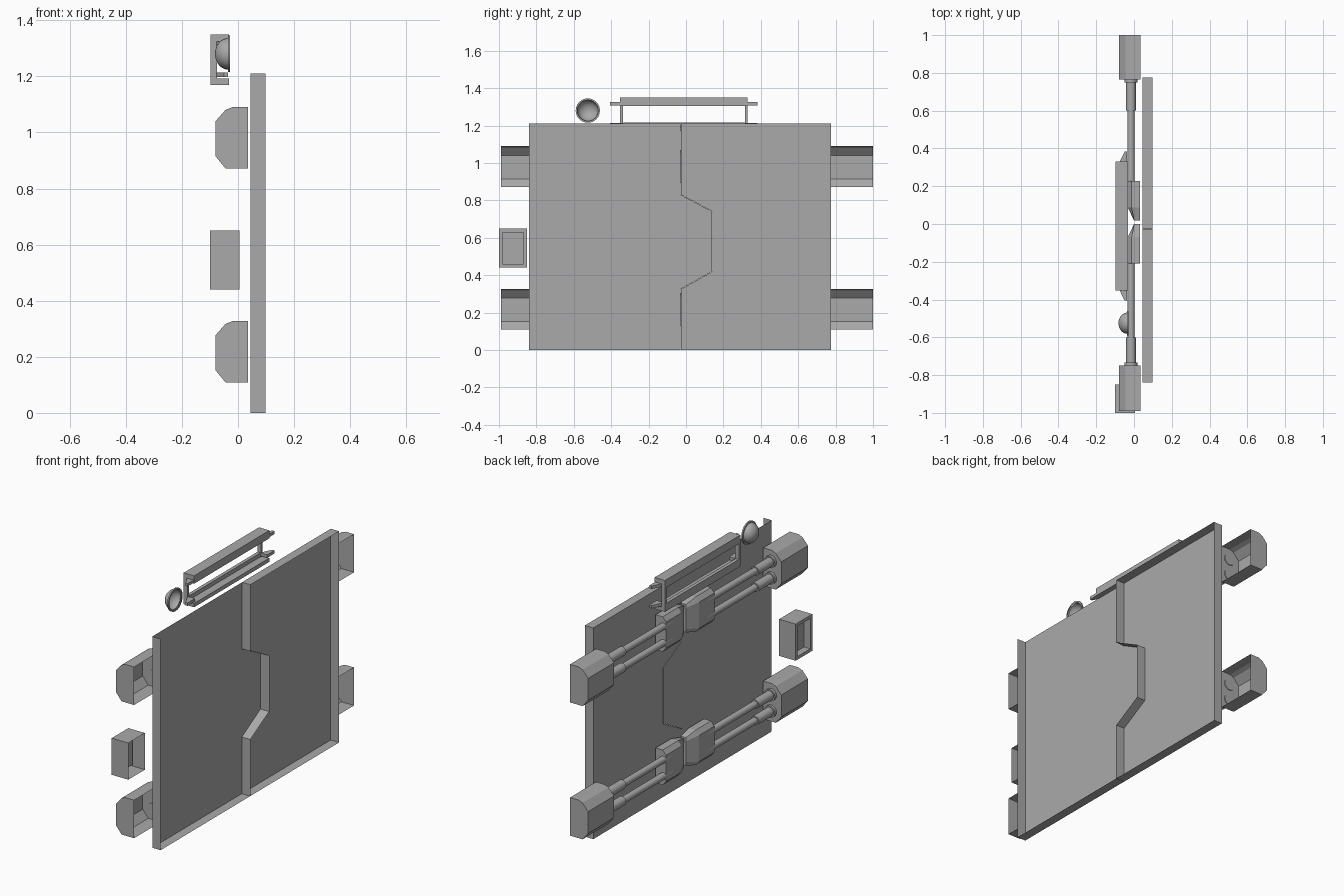
import bpy, bmesh, math
from mathutils import Matrix

if "Cube" in bpy.data.objects:
    bpy.data.objects.remove(bpy.data.objects["Cube"])

grey = bpy.data.materials.new("plain grey")
grey.diffuse_color = (0.4, 0.4, 0.4, 1)
grey.use_nodes = True
grey.node_tree.nodes["Principled BSDF"].inputs["Base Color"].default_value = grey.diffuse_color


def finish(name, bm, smooth=False):
    mesh = bpy.data.meshes.new(name)
    bm.to_mesh(mesh)
    bm.free()
    ob = bpy.data.objects.new(name, mesh)
    bpy.context.collection.objects.link(ob)
    mesh.materials.append(grey)
    if smooth:
        bpy.context.view_layer.objects.active = ob
        ob.select_set(True)
        bpy.ops.object.shade_smooth_by_angle(angle=math.radians(35))
        ob.select_set(False)
    return ob


def loft(name, rings, closed=False, caps=(True, True), smooth=False):
    """Skin a list of point rings; an open ring leaves one side uncovered."""
    bm = bmesh.new()
    vs = [[bm.verts.new(p) for p in r] for r in rings]
    n = len(rings[0])
    for a, b in zip(vs, vs[1:]):
        for i in range(n if closed else n - 1):
            j = (i + 1) % n
            bm.faces.new((a[i], a[j], b[j], b[i]))
    if caps[0]:
        bm.faces.new(vs[0][::-1])
    if caps[1]:
        bm.faces.new(vs[-1])
    return finish(name, bm, smooth)


def box(name, x, y, z):
    ring = lambda yy: [(x[0], yy, z[0]), (x[1], yy, z[0]), (x[1], yy, z[1]), (x[0], yy, z[1])]
    return loft(name, [ring(y[0]), ring(y[1])], closed=True)


def circle(r, y, x, z, n=20):
    return [(x + r * math.cos(2 * math.pi * i / n), y, z + r * math.sin(2 * math.pi * i / n))
            for i in range(n)]


# Door leaves: thin trays, open to +x, meeting at a stepped seam
X0, X1, TOP = 0.045, 0.098, 1.21
seam = [(-0.03, 0), (-0.03, 0.325), (0.14, 0.42), (0.14, 0.74), (-0.03, 0.83), (-0.03, TOP)]


def leaf(name, outline, open_edges=()):
    bm = bmesh.new()
    back = [bm.verts.new((X0, y, z)) for y, z in outline]
    rim = [bm.verts.new((X1, y, z)) for y, z in outline]
    bm.faces.new(back)
    n = len(outline)
    for i in range(n):
        if i not in open_edges:
            j = (i + 1) % n
            bm.faces.new((back[i], back[j], rim[j], rim[i]))
    bmesh.ops.recalc_face_normals(bm, faces=bm.faces)
    return finish(name, bm)


leaf("front_door_leaf", [(-0.84, 0)] + seam + [(-0.84, TOP)], open_edges=(6,))
rear_seam = [(y + 0.003, z) for y, z in seam]
leaf("rear_door_leaf", [(0.775, TOP)] + rear_seam[::-1] + [(0.775, 0)])

# Housing section, open to +x (z is measured from the rail centre)
section = [(0.035, 0.11), (-0.02, 0.11), (-0.045, 0.1), (-0.08, 0.06),
           (-0.08, -0.065), (-0.045, -0.108), (0.035, -0.108)]
block = [(0.033, 0.1), (-0.012, 0.1), (-0.033, 0.075), (-0.033, -0.075), (-0.012, -0.1), (0.033, -0.1)]

for label, zc in (("upper", 0.98), ("lower", 0.217)):
    for side, s, end, inner, start in (("rear", 1, 1.0, 0.765, 0.018), ("front", -1, 0.99, 0.748, 0.0)):
        tag = f"{label}_{side}_"
        # End housing
        loft(tag + "housing", [[(x, s * y, zc + z) for x, z in section] for y in (inner, end)])
        # Sliding carriage, tapered toward the middle
        rings = []
        for y, fx, fz in ((0.21, 1, 1), (0.07, 1, 1), (0.0, 0.0, 0.8)):
            rings.append([(x if x > 0 else x * fx, s * (start + y), zc + z * fz) for x, z in block])
        loft(tag + "carriage", rings)
        # Twin telescopic rods with collars
        for k, dz in (("a", 0.047), ("b", -0.047)):
            steps = [(start + 0.15, 0.019), (0.6, 0.019), (0.6, 0.026), (inner - 0.015, 0.026),
                     (inner - 0.015, 0.034), (inner + 0.004, 0.034)]
            loft(tag + "rod_" + k, [circle(r, s * y, -0.016, zc + dz) for y, r in steps],
                 closed=True, smooth=True)

# Control box: open behind, with a recessed panel facing -x


def rect(x, i):
    return [(x, -1 + i, 0.44 + i), (x, -0.85 - i, 0.44 + i),
            (x, -0.85 - i, 0.65 - i), (x, -1 + i, 0.65 - i)]


loft("control_box", [rect(0.005, 0), rect(-0.1, 0), rect(-0.1, 0.018), rect(-0.06, 0.018)],
     closed=True, caps=(False, True))

# Sign frame: top and bottom lips, end posts and mounting prongs
box("sign_top_bar", (-0.098, -0.032), (-0.352, 0.33), (1.305, 1.35))
box("sign_bottom_bar", (-0.098, -0.032), (-0.352, 0.33), (1.17, 1.192))
box("sign_lower_face", (-0.098, -0.078), (-0.352, 0.33), (1.192, 1.215))
for side, a, b, tip in (("front", -0.352, -0.338, -0.405), ("rear", 0.33, 0.316, 0.383)):
    box(f"sign_{side}_post", (-0.098, -0.075), (min(a, b), max(a, b)), (1.192, 1.305))
    for k, z in (("upper", 1.308), ("lower", 1.197)):
        loft(f"sign_{side}_{k}_prong",
             [[(-0.076, b, h), (-0.036, b, h), (-0.036, tip, h), (-0.05, tip, h), (-0.076, a, h)]
              for h in (z, z + 0.017)], closed=True)

# Warning lamp: dome facing -x with a rim, hollow behind
bm = bmesh.new()
profile = [(0.056, -0.028), (0.065, -0.028), (0.065, -0.036), (0.056, -0.036)]
profile += [(0.056 * math.cos(t), -0.036 - 0.046 * math.sin(t))
            for t in [math.pi / 2 * i / 7 for i in range(1, 8)]]
verts = [bm.verts.new((x, r, 0)) for r, x in profile]
edges = [bm.edges.new(e) for e in zip(verts, verts[1:])]
bmesh.ops.spin(bm, geom=verts + edges, cent=(0, 0, 0), axis=(1, 0, 0),
               angle=2 * math.pi, steps=24)
bmesh.ops.remove_doubles(bm, verts=bm.verts, dist=0.0005)
bmesh.ops.recalc_face_normals(bm, faces=bm.faces)
bmesh.ops.transform(bm, matrix=Matrix.Translation((0, -0.525, 1.28)), verts=bm.verts)
finish("warning_lamp", bm, smooth=True)
